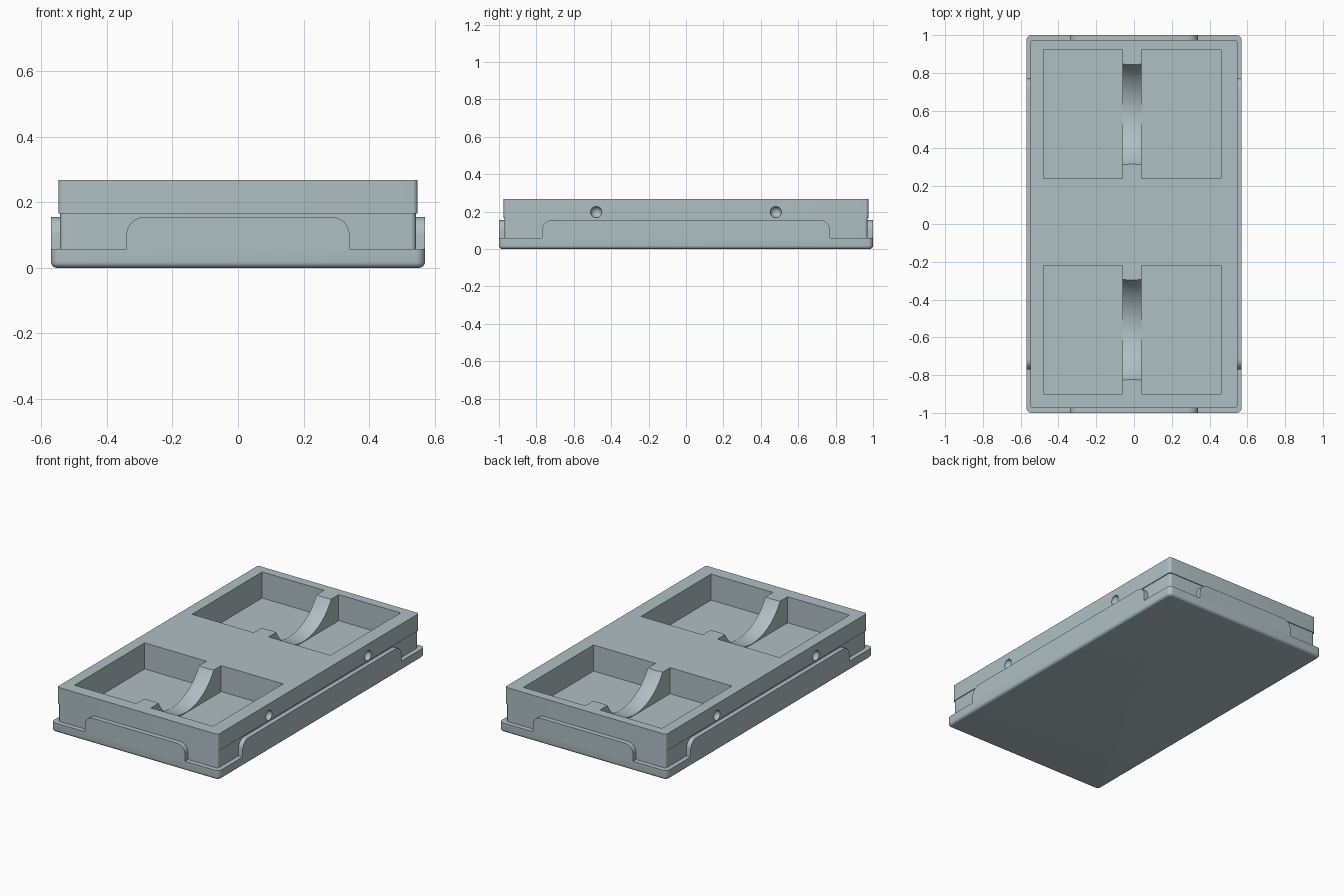
import bpy
import bmesh
from math import cos, sin, pi
from mathutils import Matrix, Vector

if "Cube" in bpy.data.objects:
    bpy.data.objects.remove(bpy.data.objects["Cube"], do_unlink=True)

grey = bpy.data.materials.new("blue grey plastic")
grey.use_nodes = True
colour = (0.43, 0.52, 0.55, 1)
grey.diffuse_color = colour
grey.node_tree.nodes["Principled BSDF"].inputs["Base Color"].default_value = colour


def finish(name, bm):
    bmesh.ops.recalc_face_normals(bm, faces=bm.faces)
    mesh = bpy.data.meshes.new(name)
    bm.to_mesh(mesh)
    bm.free()
    mesh.materials.append(grey)
    obj = bpy.data.objects.new(name, mesh)
    bpy.context.collection.objects.link(obj)
    return obj


def block(name, low, high, corner=0, bottom=0):
    """Box between two corners, with optional rounded uprights and underside."""
    low, high = Vector(low), Vector(high)
    bm = bmesh.new()
    size = Matrix.Diagonal(high - low).to_4x4()
    bmesh.ops.create_cube(bm, size=1, matrix=Matrix.Translation((low + high) / 2) @ size)
    if corner:
        uprights = [e for e in bm.edges
                    if abs(e.verts[0].co.z - e.verts[1].co.z) > 0.01]
        bmesh.ops.bevel(bm, geom=uprights, offset=corner, segments=6,
                        profile=0.5, affect='EDGES')
    if bottom:
        rim = [e for e in bm.edges if all(v.co.z < low.z + 0.001 for v in e.verts)]
        bmesh.ops.bevel(bm, geom=rim, offset=bottom, segments=5,
                        profile=0.5, affect='EDGES')
    return finish(name, bm)


def tab(name, half_width, outer, thickness, turn):
    """Upright clip tab with rounded top corners, turned to one of four sides."""
    base, top, r = 0.045, 0.155, 0.055
    arc = [(half_width - r + r * cos(a), top - r + r * sin(a))
           for a in (i * pi / 16 for i in range(9))]
    outline = [(half_width, base)] + arc
    outline += [(-x, z) for x, z in reversed(outline)]
    bm = bmesh.new()
    face = bm.faces.new([bm.verts.new((x, -outer, z)) for x, z in outline])
    side = bmesh.ops.extrude_face_region(bm, geom=[face])["geom"]
    moved = [v for v in side if isinstance(v, bmesh.types.BMVert)]
    bmesh.ops.translate(bm, verts=moved, vec=(0, thickness, 0))
    bm.transform(Matrix.Rotation(turn, 4, 'Z'))
    return finish(name, bm)


def spool(name, x, y, z, half_width, radius, waist):
    """Round cutter along x, slightly narrower in the middle."""
    bm = bmesh.new()
    rings, count = 9, 96
    loops = []
    for i in range(rings):
        t = 2 * i / (rings - 1) - 1
        r = radius - waist * (1 - t * t)
        loops.append([bm.verts.new((x + t * half_width,
                                    y + r * cos(2 * pi * k / count),
                                    z + r * sin(2 * pi * k / count)))
                      for k in range(count)])
    for a, b in zip(loops, loops[1:]):
        for k in range(count):
            n = (k + 1) % count
            bm.faces.new((a[k], a[n], b[n], b[k]))
    bm.faces.new(loops[0])
    bm.faces.new(loops[-1])
    return finish(name, bm)


def ball(name, centre, radius):
    bm = bmesh.new()
    bmesh.ops.create_uvsphere(bm, u_segments=32, v_segments=16, radius=radius,
                              matrix=Matrix.Translation(centre))
    return finish(name, bm)


def cut(target, cutter):
    cutter.hide_render = True
    mod = target.modifiers.new("cut", 'BOOLEAN')
    mod.operation, mod.solver, mod.object = 'DIFFERENCE', 'EXACT', cutter
    bpy.context.view_layer.objects.active = target
    bpy.ops.object.modifier_apply(modifier=mod.name)
    bpy.data.objects.remove(cutter, do_unlink=True)


# Bottom tray with four clip tabs
HX, HY, TOP, FLOOR = 0.57, 1.0, 0.268, 0.108
parts = [block("bottom_tray", (-HX, -HY, 0), (HX, HY, 0.058), 0.028, 0.018)]
for name, width, outer, turn in (("front_tab", 0.34, HY, 0), ("left_tab", 0.77, HX, pi / 2),
                                 ("back_tab", 0.34, HY, pi), ("right_tab", 0.77, HX, -pi / 2)):
    parts.append(tab(name, width, outer, 0.035, turn))

# Inner body: a slightly narrower neck under the main block
parts.append(block("body_neck", (-0.542, -0.97, 0.04), (0.542, 0.97, 0.1), 0.015))
body = block("main_body", (-0.547, -0.975, 0.165), (0.547, 0.975, TOP), 0.015)
lower = block("lower_body", (-0.542, -0.97, 0.09), (0.542, 0.97, 0.2), 0.015)
bpy.context.view_layer.objects.active = body
join = body.modifiers.new("join", 'BOOLEAN')
join.operation, join.solver, join.object = 'UNION', 'EXACT', lower
bpy.ops.object.modifier_apply(modifier=join.name)
bpy.data.objects.remove(lower, do_unlink=True)

# Two wells, each split by a divider with a round dip
for y in (-0.56, 0.58):
    for x0, x1 in ((-0.48, -0.06), (0.04, 0.46)):
        cut(body, block("well_cutter", (x0, y - 0.34, FLOOR), (x1, y + 0.34, TOP + 0.1)))
    cut(body, spool("dip_cutter", -0.01, y, 0.418, 0.06, 0.308, 0.005))

# Round dimples in the long sides
for x in (-0.547, 0.547):
    for y in (-0.48, 0.48):
        cut(body, ball("dimple_cutter", (x, y, 0.197), 0.03))
parts.append(body)

# Smooth the curves, keep the edges crisp
bpy.ops.object.select_all(action='DESELECT')
for obj in parts:
    obj.select_set(True)
bpy.context.view_layer.objects.active = body
bpy.ops.object.shade_smooth_by_angle(angle=0.6)
